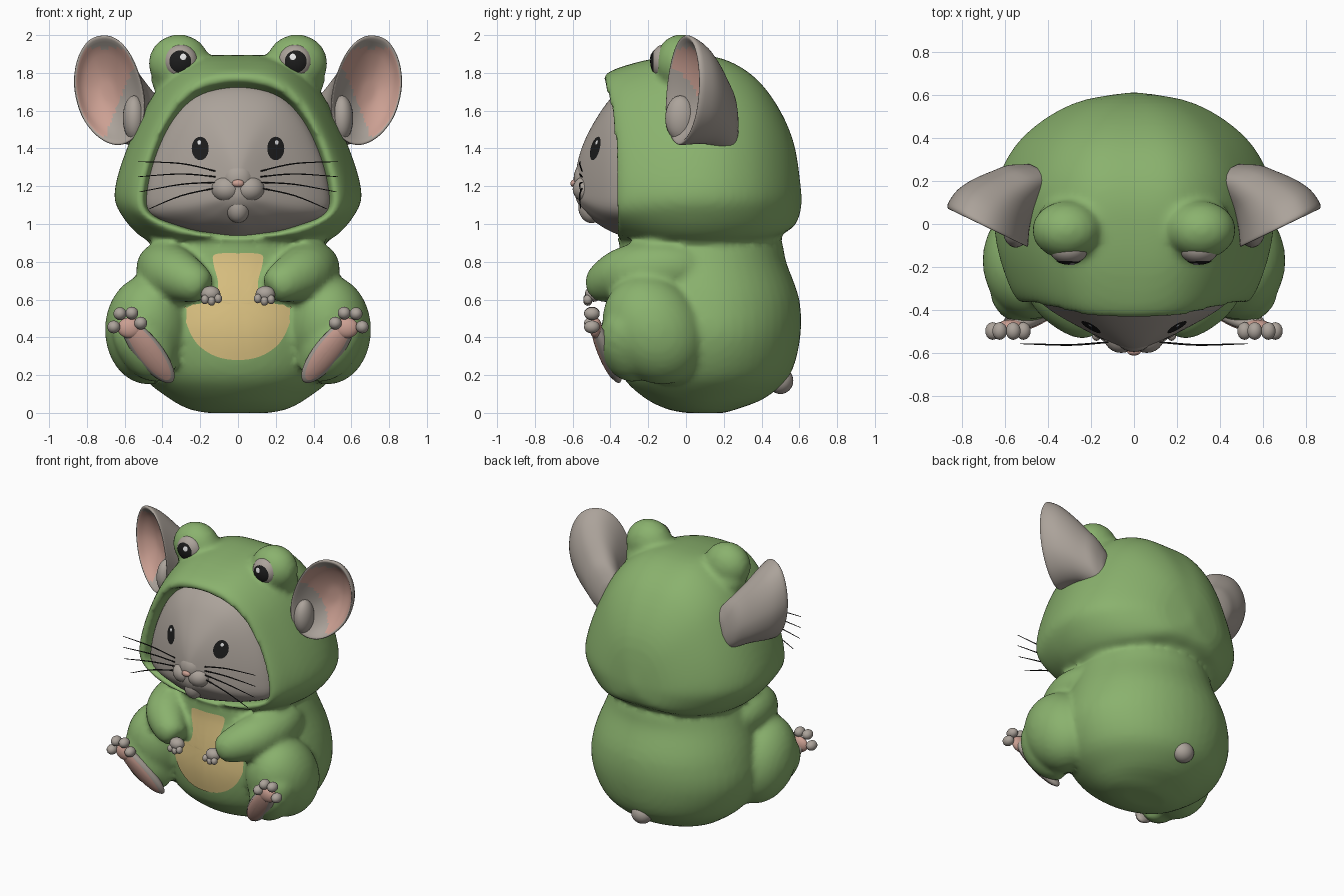
import bpy, bmesh, math
from mathutils import Vector, Matrix
from mathutils.bvhtree import BVHTree

if "Cube" in bpy.data.objects:
    bpy.data.objects.remove(bpy.data.objects["Cube"])

def material(name, rgb):
    m = bpy.data.materials.new(name)
    m.diffuse_color = (*rgb, 1)
    m.use_nodes = True
    m.node_tree.nodes["Principled BSDF"].inputs["Base Color"].default_value = m.diffuse_color
    return m

GREEN = material("frog green", (0.255, 0.445, 0.155))
GREY = material("mouse grey", (0.41, 0.365, 0.325))
PINK = material("skin pink", (0.60, 0.35, 0.29))
TAN = material("belly tan", (0.74, 0.56, 0.23))
BLACK = material("black", (0.012, 0.012, 0.012))
WHITE = material("white", (0.9, 0.9, 0.9))
solids = []

def spline(pts, n, closed=False):
    """Catmull-Rom resampling, n steps per span, any tuple size."""
    out, k = [], len(pts)
    for i in range(k if closed else k - 1):
        a, b, c, d = (pts[j % k if closed else min(max(j, 0), k - 1)] for j in range(i - 1, i + 3))
        for t in (q / n for q in range(n)):
            out.append(tuple(0.5 * (2 * v + (w - u) * t + (2 * u - 5 * v + 4 * w - x) * t * t
                                    + (3 * v - u - 3 * w + x) * t ** 3) for u, v, w, x in zip(a, b, c, d)))
    return out if closed else out + [tuple(pts[-1])]

def finish(name, bm, *mats, solid=True):
    bmesh.ops.recalc_face_normals(bm, faces=bm.faces[:])
    me = bpy.data.meshes.new(name)
    for f in bm.faces:
        f.smooth = True
    bm.to_mesh(me)
    bm.free()
    for m in mats:
        me.materials.append(m)
    ob = bpy.data.objects.new(name, me)
    bpy.context.collection.objects.link(ob)
    if solid:
        solids.append(ob)
    return ob

def loft(name, rings, *mats, solid=True):
    bm = bmesh.new()
    vs = [[bm.verts.new(p) for p in r] for r in rings]
    n = len(vs[0])
    for a, b in zip(vs, vs[1:]):
        for i in range(n):
            bm.faces.new((a[i], a[(i + 1) % n], b[(i + 1) % n], b[i]))
    bm.faces.new(vs[0])
    if solid:
        bm.faces.new(vs[-1])
    return finish(name, bm, *mats, solid=solid)

def ball(name, c, r, mat, rot=Matrix(), seg=24):
    bm = bmesh.new()
    m = Matrix.Translation(c) @ rot.to_4x4() @ Matrix.Diagonal((*r, 1))
    bmesh.ops.create_uvsphere(bm, u_segments=seg, v_segments=seg * 2 // 3, radius=1, matrix=m)
    return finish(name, bm, mat)

def circle(n):
    return [(math.cos(2 * math.pi * k / n), math.sin(2 * math.pi * k / n)) for k in range(n)]

def tube(name, pts, mat, seg=16):
    """Tube through (x, y, z, radius) points."""
    path, rings = spline(pts, 5), []
    for i, p in enumerate(path):
        d = Vector(path[min(i + 1, len(path) - 1)][:3]) - Vector(path[max(i - 1, 0)][:3])
        q = d.to_track_quat('Z', 'Y')
        rings.append([Vector(p[:3]) + q @ Vector((p[3] * c, p[3] * s, 0)) for c, s in circle(seg)])
    return loft(name, rings, mat)

def tree_of(ob):
    return BVHTree.FromPolygons([v.co for v in ob.data.vertices], [p.vertices[:] for p in ob.data.polygons])

def decal(name, target, outline, mat, lift=0.004):
    """Painted patch: xz outline projected from the front onto the target."""
    tree, n = tree_of(target), len(outline)
    cx, cz = sum(p[0] for p in outline) / n, sum(p[1] for p in outline) / n
    def hit(x, z):
        loc = tree.ray_cast(Vector((x, -2, z)), Vector((0, 1, 0)))[0]
        return (loc or tree.find_nearest(Vector((x, -0.6, z)))[0]) + Vector((0, -lift, 0))
    ob = loft(name, [[hit(cx + (x - cx) * s, cz + (z - cz) * s) for x, z in outline]
                     for s in (0.03, 0.15, 0.3, 0.45, 0.6, 0.75, 0.88, 1)], mat, solid=False)
    if sum(p.normal.y * p.area for p in ob.data.polygons) > 0:
        ob.data.flip_normals()

def oval(cx, cz, rx, rz, n=28):
    return [(cx + rx * c, cz + rz * s) for c, s in circle(n)]

def mirrored(half, n):
    """Closed contour from a half profile running from top centre to bottom centre."""
    return spline(half + [(-x, z) for x, z in half[-2:0:-1]], n, closed=True)

# Body: elliptical sections (z, half width, front y, back y), with belly patch and tail
sections = [(0.0, 0.16, 0.0, 0.2), (0.02, 0.26, -0.1, 0.27), (0.08, 0.37, -0.22, 0.42),
            (0.2, 0.51, -0.34, 0.55), (0.4, 0.585, -0.385, 0.605), (0.6, 0.56, -0.38, 0.6),
            (0.8, 0.49, -0.355, 0.53), (0.9, 0.45, -0.35, 0.51), (1.0, 0.4, -0.3, 0.46)]
body = loft("suit_body", [[(rx * c, (f + b) / 2 + (b - f) / 2 * s, z) for c, s in circle(48)]
                          for z, rx, f, b in spline(sections, 4)], GREEN)
patch = [(0, 0.845), (0.12, 0.84), (0.13, 0.79), (0.105, 0.68), (0.14, 0.6), (0.29, 0.58),
         (0.275, 0.48), (0.22, 0.37), (0.12, 0.3), (0, 0.28)]
decal("belly_patch", body, mirrored(patch, 4), TAN, 0.006)
ball("tail", (0, 0.5, 0.17), (0.075, 0.068, 0.07), GREY)

# Hood: blends from face opening to outer silhouette, then closes at the back
opening = mirrored([(0, 1.735), (0.2, 1.695), (0.33, 1.58), (0.425, 1.4), (0.48, 1.2),
                    (0.47, 1.06), (0.3, 0.985), (0.15, 0.95), (0, 0.93)], 5)
outer = mirrored([(0, 1.895), (0.22, 1.875), (0.41, 1.735), (0.555, 1.48), (0.65, 1.2),
                  (0.625, 1.06), (0.475, 0.91), (0.22, 0.88), (0, 0.88)], 5)
steps = [(-0.22, 0, 0.95), (-0.31, 0, 1), (-0.36, 0.05, 1.01), (-0.37, 0.17, 1), (-0.345, 0.37, 1),
         (-0.27, 0.6, 1), (-0.12, 0.88, 1), (0.05, 1, 1), (0.2, 1, 0.97), (0.33, 1, 0.88),
         (0.43, 1, 0.75), (0.52, 1, 0.56), (0.58, 1, 0.34), (0.613, 1, 0.02)]
hood_rings = []
for y, t, s in spline(steps, 3):
    ring, s = [], max(s, 0.01)
    for (ox, oz), (px, pz) in zip(opening, outer):
        x, z = ox + (px - ox) * t, oz + (pz - oz) * t - 1.13
        brim = 0.065 * max(0, z / 0.62) ** 3 * max(0, min(1, (0.05 - y) / 0.4))
        ring.append((x * s, y - brim, 1.13 + z * (s if z > 0 else s ** 0.6)))
    hood_rings.append(ring)
loft("hood", hood_rings, GREEN)

# Face: the opening contour rounding off to the snout (y, scale, centre z)
face_steps = [(-0.25, 1.02, 1.14), (-0.33, 0.97, 1.14), (-0.405, 0.83, 1.145), (-0.473, 0.63, 1.15),
              (-0.532, 0.41, 1.16), (-0.565, 0.25, 1.165), (-0.582, 0.12, 1.17), (-0.587, 0.02, 1.17)]
face = loft("face", [[(x * s ** 1.3, y, cz + (z - 1.14) * s ** 0.8) for x, z in opening]
                     for y, s, cz in spline(face_steps, 4)], GREY)
ball("snout_bridge", (0, -0.525, 1.24), (0.085, 0.07, 0.09), GREY)
ball("chin", (0, -0.5, 1.09), (0.065, 0.07, 0.085), GREY)
ball("nose", (0, -0.594, 1.215), (0.032, 0.018, 0.02), PINK)

# Ear outline, and rings from cup to rim to base (shrink, pull to base, y offset)
ear_rim = spline([(0.5, 1.7), (0.55, 1.86), (0.62, 1.96), (0.7, 1.997), (0.79, 1.97), (0.85, 1.87), (0.867, 1.73),
                  (0.83, 1.58), (0.75, 1.47), (0.65, 1.42), (0.56, 1.45), (0.5, 1.56)], 5, closed=True)
ear_steps = spline([(0.03, 0, 0.13), (0.25, 0, 0.125), (0.5, 0, 0.1), (0.75, 0, 0.06), (0.94, 0, 0.01),
                    (1, 0, 0.01), (0.99, 0.02, 0.04), (0.9, 0.15, 0.12), (0.77, 0.4, 0.21),
                    (0.66, 0.75, 0.30), (0.58, 1.05, 0.37), (0.42, 1.4, 0.43)], 3)

for s in (1, -1):
    # Mouse cheeks, eyes and whiskers
    ball("cheek", (s * 0.06, -0.52, 1.185), (0.082, 0.08, 0.072), GREY)
    decal("mouse_eye", face, oval(s * 0.2, 1.4, 0.045, 0.062), BLACK)
    decal("mouse_eye_glint", face, oval(s * 0.205, 1.432, 0.01, 0.012, 12), WHITE, 0.007)
    for z0, x1, z1 in ((1.28, 0.53, 1.33), (1.25, 0.53, 1.25), (1.22, 0.52, 1.17), (1.19, 0.47, 1.08)):
        tube("whisker", [(s * 0.12, -0.55, z0, 0.004), (s * 0.3, -0.563, (z0 + z1) / 2 + 0.015, 0.004),
                         (s * x1, -0.557, z1, 0.002)], BLACK, seg=6)
    # Frog eyes on the hood
    ball("frog_eye_bulge", (s * 0.312, -0.028, 1.85), (0.162, 0.135, 0.154), GREEN, seg=32)
    ball("frog_eye_base", (s * 0.29, 0.0, 1.76), (0.17, 0.13, 0.12), GREEN)
    rim = ball("frog_eye_white", (s * 0.303, -0.118, 1.86), (0.09, 0.068, 0.09), GREY)
    decal("frog_eye_pupil", rim, oval(s * 0.306, 1.86, 0.058, 0.059), BLACK)
    decal("frog_eye_glint", rim, oval(s * 0.29, 1.885, 0.017, 0.017, 14), WHITE, 0.007)
    # Ear with pink inside
    rings = []
    for k, b, dy in ear_steps:
        shrunk = [(0.69 + (x - 0.69) * k, 1.7 + (z - 1.7) * k) for x, z in ear_rim]
        rings.append([(s * (x - 0.2 * b), -0.1 + 0.48 * (x - 0.52 - 0.21 * b) + dy - 0.02 * b, z - 0.16 * b)
                      for x, z in shrunk])
    ear = loft("ear", rings, GREY, PINK)
    for i, p in enumerate(ear.data.polygons):
        inside = i < 12 * len(ear_rim) or i == len(ear.data.polygons) - 2
        if inside and abs(p.center.x) > 0.7 - 0.4 * (p.center.z - 1.47) and p.center.z < 1.93:
            p.material_index = 1
    ball("ear_lobe", (s * 0.55, -0.03, 1.56), (0.06, 0.08, 0.12), GREY)
    # Arm sleeve, paw and fingers
    tube("arm_sleeve", [(s * 0.33, 0.14, 0.77, 0.05), (s * 0.385, 0.02, 0.77, 0.115), (s * 0.4, -0.14, 0.765, 0.14),
                        (s * 0.35, -0.3, 0.74, 0.147), (s * 0.26, -0.41, 0.7, 0.12),
                        (s * 0.185, -0.455, 0.665, 0.085), (s * 0.165, -0.465, 0.655, 0.04)], GREEN, seg=24)
    ball("paw", (s * 0.145, -0.49, 0.63), (0.052, 0.045, 0.042), GREY, seg=16)
    for dx, z in ((0.105, 0.605), (0.14, 0.592), (0.175, 0.6)):
        ball("finger", (s * dx, -0.52, z), (0.021, 0.024, 0.025), GREY, seg=12)
    # Leg: thigh, shin, foot with pink sole and toes
    ball("thigh", (s * 0.475, -0.17, 0.44), (0.23, 0.255, 0.305), GREEN, Matrix.Rotation(math.radians(35), 4, 'X'), 32)
    tube("shin", [(s * 0.56, -0.25, 0.5, 0.10), (s * 0.53, -0.32, 0.42, 0.14),
                  (s * 0.45, -0.29, 0.3, 0.14), (s * 0.37, -0.25, 0.22, 0.08)], GREEN, seg=20)
    length = Vector((s * 0.25, -0.13, 0.32)).normalized()
    normal = Vector((s * 0.1, -0.9, -0.3))
    normal = (normal - length * normal.dot(length)).normalized()
    rot = Matrix((normal.cross(length), normal, length)).transposed()
    foot = ball("foot", (s * 0.475, -0.42, 0.325), (0.075, 0.045, 0.215), GREY, rot)
    decal("sole", foot, [(s * (0.475 + 0.044 * c + 0.111 * q), 0.325 - 0.033 * c + 0.148 * q)
                         for c, q in circle(32)], PINK)
    ball("sole_pad", (s * 0.573, -0.478, 0.45), (0.065, 0.033, 0.055), PINK)
    for x, z in ((0.515, 0.475), (0.562, 0.528), (0.625, 0.525), (0.658, 0.455)):
        ball("toe", (s * x, -0.498, z), (0.035, 0.042, 0.034), GREY, seg=14)

# Fuse all green parts into one softly blended suit
bm = bmesh.new()
for ob in [o for o in solids if o.data.materials[0] == GREEN]:
    bm.from_mesh(ob.data)
    solids.remove(ob)
    bpy.data.objects.remove(ob)
suit = finish("frog_suit", bm, GREEN)
remesh = suit.modifiers.new("fuse", 'REMESH')
remesh.mode, remesh.voxel_size, remesh.use_smooth_shade = 'VOXEL', 0.02, True
soften = suit.modifiers.new("soften", 'SMOOTH')
soften.factor, soften.iterations = 0.5, 6
suit_mesh = bpy.data.meshes.new_from_object(suit.evaluated_get(bpy.context.evaluated_depsgraph_get()))
suit.modifiers.clear()
suit.data = suit_mesh

# Remove faces buried inside other parts
def buried(p, tree):
    d, hits = Vector((0.31, 0.52, 0.79)).normalized(), 0
    while (loc := tree.ray_cast(p, d)[0]) is not None and hits < 20:
        p, hits = loc + d * 1e-4, hits + 1
    return hits % 2 == 1

trees = [(o, tree_of(o)) for o in solids if max((v.co - o.data.vertices[0].co).length for v in o.data.vertices) > 0.1]
for ob in solids:
    others = [t for o, t in trees if o != ob]
    hidden = [any(buried(v.co, t) for t in others) for v in ob.data.vertices]
    bm = bmesh.new()
    bm.from_mesh(ob.data)
    bmesh.ops.delete(bm, geom=[f for f in bm.faces if all(hidden[v.index] for v in f.verts)], context='FACES')
    bm.to_mesh(ob.data)
    bm.free()
